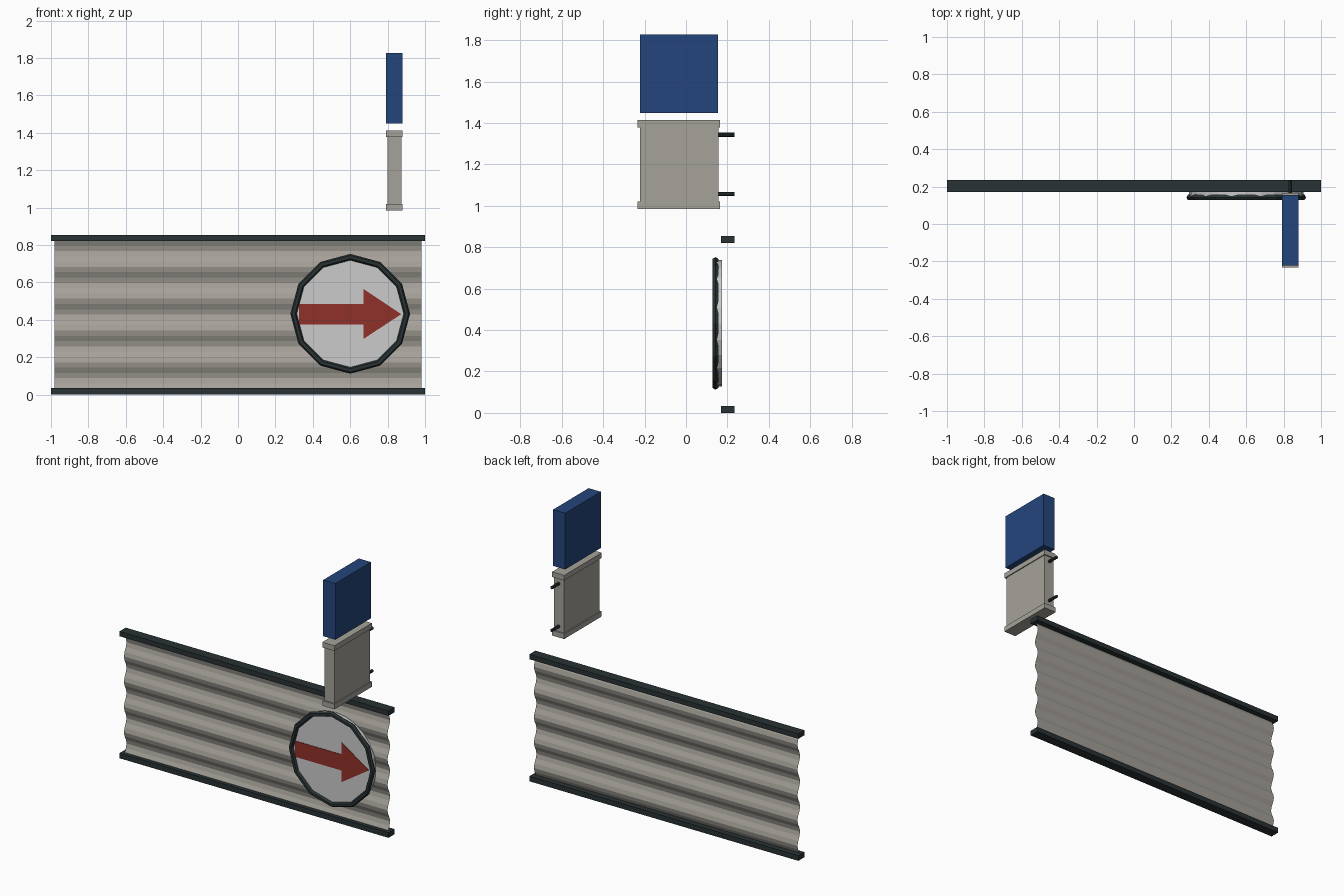
import bpy, math

if "Cube" in bpy.data.objects:
    bpy.data.objects.remove(bpy.data.objects["Cube"])


def material(name, rgb):
    m = bpy.data.materials.new(name)
    m.diffuse_color = (*rgb, 1)
    m.use_nodes = True
    m.node_tree.nodes["Principled BSDF"].inputs["Base Color"].default_value = m.diffuse_color
    return m


DARK = material("dark_metal", (0.022, 0.032, 0.033))
STONE = material("warm_grey", (0.38, 0.36, 0.32))
BLUE = material("blue", (0.018, 0.06, 0.2))
RED = material("red", (0.28, 0.03, 0.022))


def finish(obj, name, mat=None):
    obj.name = name
    if mat:
        obj.data.materials.append(mat)
    return obj


def box(name, x, y, z, mat):
    bpy.ops.mesh.primitive_cube_add(
        size=1, location=[(a + b) / 2 for a, b in (x, y, z)])
    obj = bpy.context.object
    obj.scale = [b - a for a, b in (x, y, z)]
    bpy.ops.object.transform_apply(location=False, rotation=False)
    return finish(obj, name, mat)


def rod(name, radius, sides, x, y, z, mat=None):
    bpy.ops.mesh.primitive_cylinder_add(
        vertices=sides, radius=radius, depth=y[1] - y[0],
        location=(x, sum(y) / 2, z), rotation=(math.pi / 2, 0, 0))
    return finish(bpy.context.object, name, mat)


def mesh(name, verts, faces, mat):
    me = bpy.data.meshes.new(name)
    me.from_pydata(verts, [], faces)
    obj = bpy.data.objects.new(name, me)
    bpy.context.collection.objects.link(obj)
    return finish(obj, name, mat)


# corrugated sheet: six flat bands per wave
PERIOD, AMP = 0.17, 0.014
verts = []
for k in range(-22, 7):
    z = 0.64 + (k + 0.5) * PERIOD / 6
    y = 0.202 - AMP * math.sin(2 * math.pi * (z - 0.64) / PERIOD)
    verts += [(-0.98, y, z), (0.98, y, z)]
faces = [(i, i + 1, i + 3, i + 2) for i in range(0, len(verts) - 2, 2)]
mesh("corrugated_sheet", verts, faces, STONE)

# rails along both edges of the sheet
box("bottom_rail", (-1, 1), (0.17, 0.235), (0, 0.034), DARK)
box("top_rail", (-1, 1), (0.17, 0.235), (0.82, 0.853), DARK)

# round sign with a low-poly rim
CX, CZ = 0.6, 0.432
rod("sign_disc", 0.305, 24, CX, (0.143, 0.175), CZ)
bpy.ops.mesh.primitive_torus_add(
    major_segments=12, minor_segments=6, major_radius=0.303,
    minor_radius=0.017, location=(CX, 0.142, CZ), rotation=(math.pi / 2, 0, 0))
finish(bpy.context.object, "sign_rim", DARK)

# arrow on the sign
outline = [(0.325, 0.376), (0.67, 0.376), (0.67, 0.297), (0.873, 0.43),
           (0.67, 0.565), (0.67, 0.483), (0.325, 0.483)]
n = len(outline)
verts = [(x, y, z) for y in (0.14, 0.145) for x, z in outline]
faces = [tuple(range(n)), tuple(range(2 * n - 1, n - 1, -1))]
faces += [(i, i + n, (i + 1) % n + n, (i + 1) % n) for i in range(n)]
mesh("sign_arrow", verts, faces, RED)

# projecting box with end caps and mounting pins
box("lamp_body", (0.798, 0.873), (-0.222, 0.156), (1.0, 1.4), STONE)
for label, z, pin_z in (("lower", 0.985, 1.056), ("upper", 1.378, 1.343)):
    box(label + "_cap", (0.79, 0.88), (-0.233, 0.165), (z, z + 0.035), STONE)
    rod(label + "_pin", 0.01, 8, 0.836, (0.14, 0.233), pin_z, DARK)

# blue panel above
box("blue_panel", (0.79, 0.88), (-0.223, 0.155), (1.449, 1.827), BLUE)
